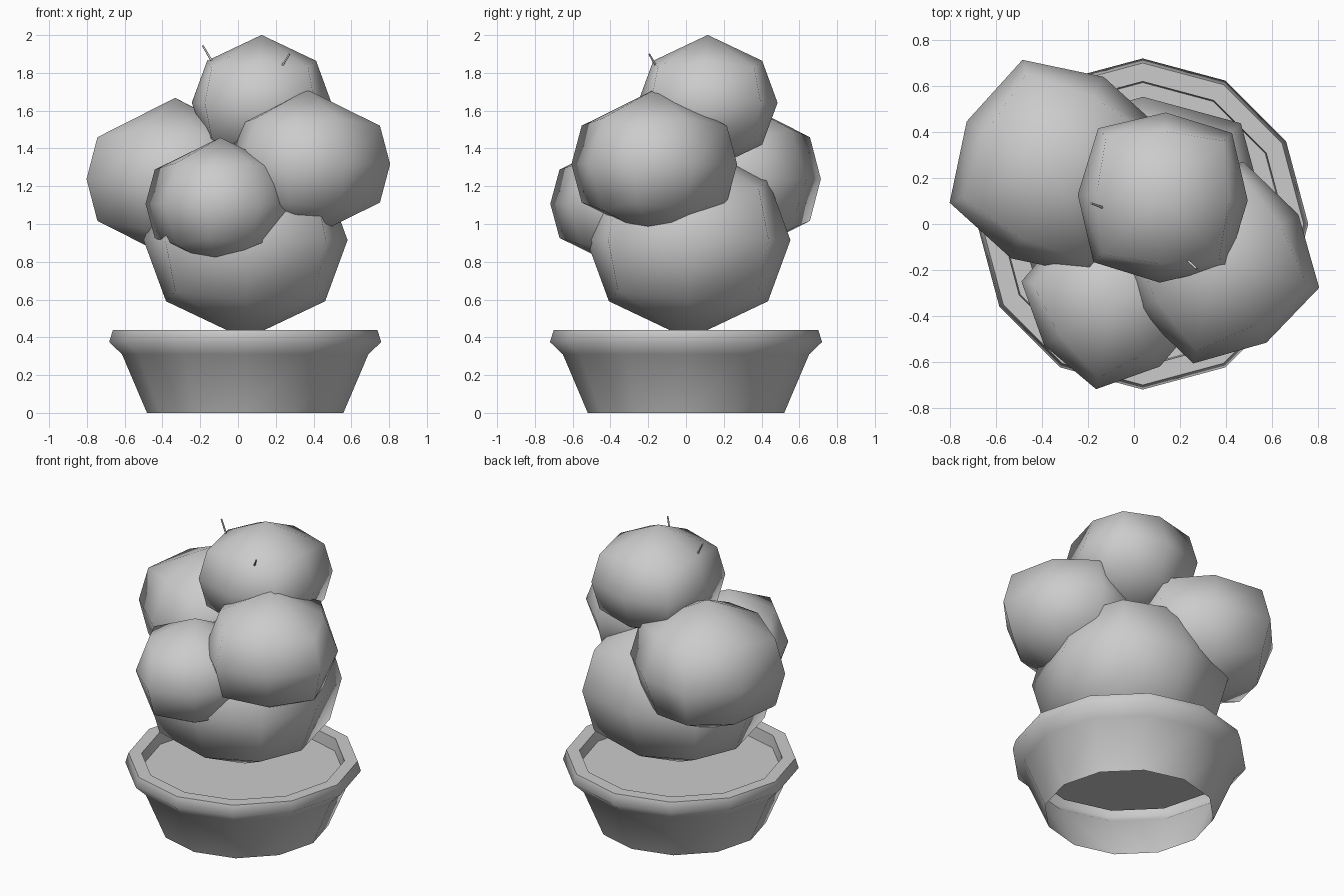
import bpy, bmesh, math
from mathutils import Vector

if "Cube" in bpy.data.objects:
    bpy.data.objects.remove(bpy.data.objects["Cube"])

grey = bpy.data.materials.new("plain_grey")
grey.diffuse_color = (0.6, 0.6, 0.6, 1)
grey.use_nodes = True
grey.node_tree.nodes["Principled BSDF"].inputs["Base Color"].default_value = grey.diffuse_color


def finish(name, bm, smooth_angle):
    bmesh.ops.recalc_face_normals(bm, faces=bm.faces)
    mesh = bpy.data.meshes.new(name)
    bm.to_mesh(mesh)
    bm.free()
    mesh.materials.append(grey)
    ob = bpy.data.objects.new(name, mesh)
    bpy.context.collection.objects.link(ob)
    bpy.ops.object.select_all(action='DESELECT')
    ob.select_set(True)
    bpy.context.view_layer.objects.active = ob
    bpy.ops.object.shade_smooth_by_angle(angle=math.radians(smooth_angle))
    return ob


def bridge(bm, a, b):
    n = len(a)
    for i in range(n):
        j = (i + 1) % n
        bm.faces.new((a[i], a[j], b[j], b[i]))


def ring(bm, centre, radius, z, n):
    return [bm.verts.new((centre[0] + radius * math.cos(2 * math.pi * i / n),
                          centre[1] + radius * math.sin(2 * math.pi * i / n), z))
            for i in range(n)]


# Twelve-sided pot, open underneath, with a folded lip
POT = (0.038, 0.0)
bm = bmesh.new()
profile = [(0.52, 0), (0.652, 0.31), (0.72, 0.375), (0.70, 0.44), (0.62, 0.44), (0.615, 0.36)]
rings = [ring(bm, POT, r, z, 12) for r, z in profile]
for a, b in zip(rings, rings[1:]):
    bridge(bm, a, b)
finish("pot", bm, 65)

# Flat soil sheet
bm = bmesh.new()
bm.faces.new(ring(bm, POT, 0.615, 0.36, 12))
finish("soil", bm, 30)


# Cactus lobe: a rounded cube with 26 vertices
def lobe(name, centre, size, yaw):
    bm = bmesh.new()
    rows = []
    # (side radius, side height, corner radius, corner height)
    for rs, zs, rc, zc in ((0.78, -0.60, 0.976, -0.50), (1, 0, 1.113, 0), (0.78, 0.60, 0.976, 0.50)):
        row = []
        for i in range(8):
            a = math.radians(yaw + 45 * i)
            r, z = (rc, zc) if i % 2 else (rs, zs)
            row.append(bm.verts.new(Vector(centre) + size * Vector((r * math.cos(a), r * math.sin(a), z))))
        rows.append(row)
    bridge(bm, rows[0], rows[1])
    bridge(bm, rows[1], rows[2])
    for row, z in ((rows[0], -0.97), (rows[2], 0.97)):
        pole = bm.verts.new(Vector(centre) + Vector((0, 0, size * z)))
        for i in range(0, 8, 2):
            bm.faces.new((pole, row[i], row[i + 1], row[(i + 2) % 8]))
    finish(name, bm, 80)


lobe("base_lobe", (0.04, 0.013, 0.915), 0.54, 0)
lobe("left_lobe", (-0.333, 0.245, 1.238), 0.443, -27)
lobe("right_lobe", (0.367, -0.168, 1.317), 0.406, 31)
lobe("front_lobe", (-0.093, -0.322, 1.107), 0.362, 34.7)
lobe("top_lobe", (0.125, 0.115, 1.642), 0.37, -2)


# Two thin spines on the top lobe
def spine(name, start, end):
    start, end = Vector(start), Vector(end)
    d = end - start
    bm = bmesh.new()
    bmesh.ops.create_cone(bm, cap_ends=True, segments=6, radius1=0.006, radius2=0.005, depth=d.length)
    bmesh.ops.rotate(bm, verts=bm.verts, matrix=d.to_track_quat('Z', 'Y').to_matrix())
    bmesh.ops.translate(bm, verts=bm.verts, vec=(start + end) / 2)
    finish(name, bm, 65)


spine("left_spine", (-0.14, 0.073, 1.865), (-0.187, 0.09, 1.945))
spine("right_spine", (0.235, -0.16, 1.84), (0.273, -0.195, 1.90))
